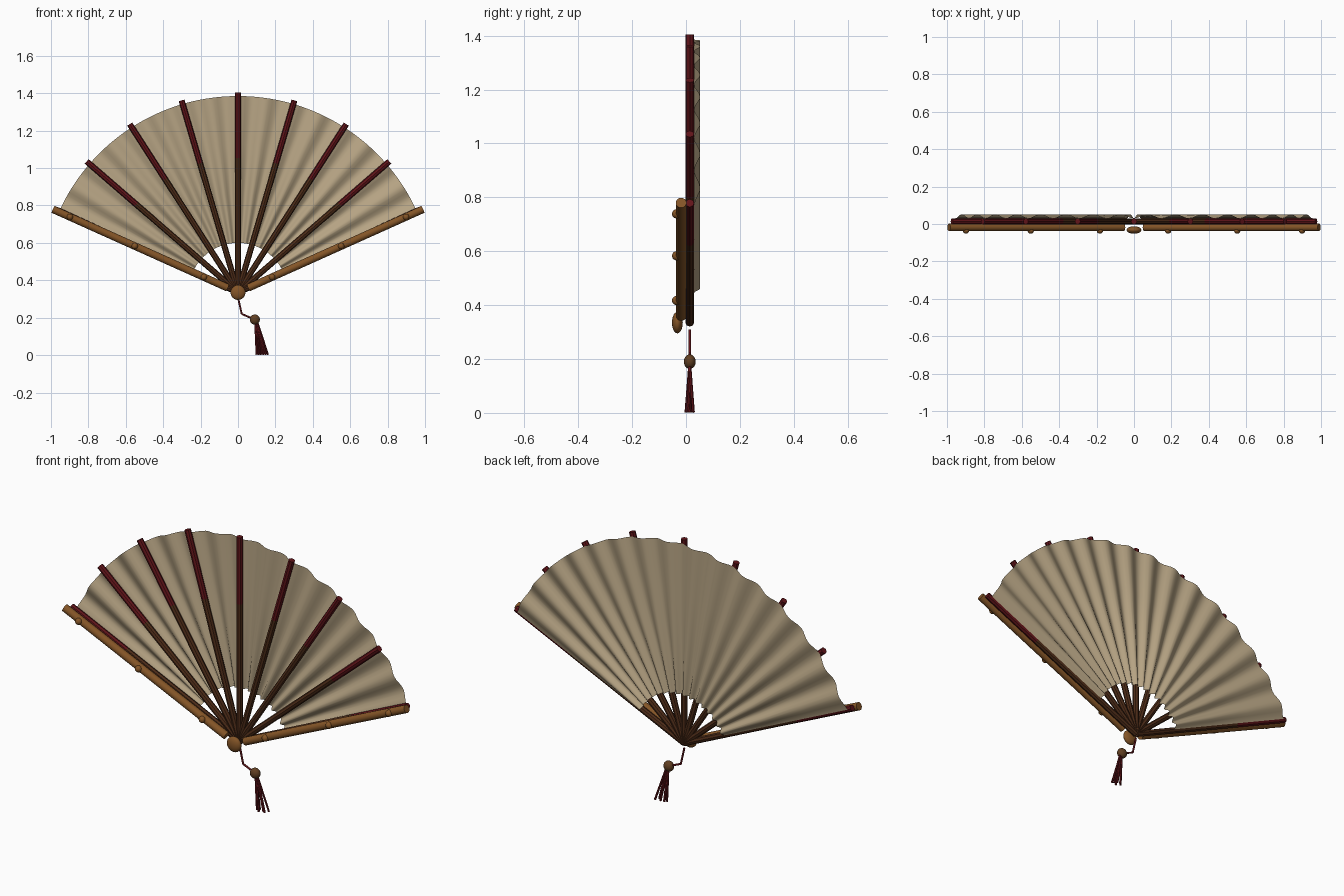
import bpy, bmesh, math
from mathutils import Vector, Matrix

if "Cube" in bpy.data.objects:
    bpy.data.objects.remove(bpy.data.objects["Cube"])

PIVOT = Vector((0, 0, 0.335))
SPREAD = math.radians(65.5)
GAPS = 8


def material(name, colour):
    m = bpy.data.materials.new(name)
    m.use_nodes = True
    m.diffuse_color = (*colour, 1)
    bsdf = m.node_tree.nodes["Principled BSDF"]
    bsdf.inputs["Base Color"].default_value = (*colour, 1)
    bsdf.inputs["Roughness"].default_value = 0.8
    return m


PAPER = material("aged paper", (0.47, 0.37, 0.23))
BAMBOO = material("bamboo brown", (0.23, 0.09, 0.02))
WOOD = material("dark wood", (0.075, 0.025, 0.009))
RED = material("dark red", (0.12, 0.007, 0.01))
BEAD = material("bead brown", (0.12, 0.05, 0.016))


def finish(name, bm, mats, smooth=True):
    mesh = bpy.data.meshes.new(name)
    bmesh.ops.recalc_face_normals(bm, faces=bm.faces)
    bm.to_mesh(mesh)
    bm.free()
    obj = bpy.data.objects.new(name, mesh)
    bpy.context.collection.objects.link(obj)
    for m in mats:
        mesh.materials.append(m)
    for p in mesh.polygons:
        p.use_smooth = smooth
    if smooth:
        mesh.set_sharp_from_angle(angle=math.radians(50))
    return obj


def rod(bm, a, b, radius, sides, mat=0):
    """Closed cylinder between two points."""
    a, b = Vector(a), Vector(b)
    turn = (b - a).to_track_quat('Z', 'Y').to_matrix().to_4x4()
    old = set(bm.faces)
    bmesh.ops.create_cone(bm, cap_ends=True, segments=sides, radius1=radius,
                          radius2=radius, depth=(b - a).length,
                          matrix=Matrix.Translation((a + b) / 2) @ turn)
    for f in set(bm.faces) - old:
        f.material_index = mat


def ball(bm, centre, size):
    bmesh.ops.create_uvsphere(bm, u_segments=20, v_segments=12, radius=1,
                              matrix=Matrix.Translation(centre) @ Matrix.Diagonal((*size, 1)))


def on_fan(r, angle, y):
    """Point at a radius and an angle from upright."""
    return PIVOT + Vector((r * math.sin(angle), y, r * math.cos(angle)))


# Pleated paper leaf: smooth waves with a valley at every rib
bm = bmesh.new()
steps = GAPS * 16
rows = []
for r in (0.265, 0.53, 0.79, 1.05):
    row = []
    for i in range(steps + 1):
        t = i / steps
        y = 0.041 - 0.011 * math.cos(t * GAPS * 4 * math.pi)
        row.append(bm.verts.new(on_fan(r, SPREAD * (2 * t - 1), y)))
    rows.append(row)
for low, high in zip(rows, rows[1:]):
    for i in range(steps):
        bm.faces.new((low[i], low[i + 1], high[i + 1], high[i]))
finish("paper_leaf", bm, [PAPER])

# Ribs: dark wood below, lacquered red above
for i in range(GAPS + 1):
    angle = SPREAD * (2 * i / GAPS - 1)
    bm = bmesh.new()
    rod(bm, on_fan(0, angle, 0.014), on_fan(0.72, angle, 0.014), 0.016, 8, 0)
    rod(bm, on_fan(0.72, angle, 0.014), on_fan(1.07, angle, 0.014), 0.016, 8, 1)
    finish(f"rib_{i + 1}", bm, [WOOD, RED], smooth=False)

# Outer guards with small knobs
for side, name in ((-1, "right"), (1, "left")):
    angle = side * math.radians(65.8)
    bm = bmesh.new()
    rod(bm, on_fan(0.06, angle, -0.018), on_fan(1.085, angle, -0.018), 0.02, 16)
    for r in (0.2, 0.605, 0.985):
        ball(bm, on_fan(r, angle, -0.035), (0.017, 0.017, 0.017))
    finish(f"{name}_guard", bm, [BAMBOO])

# Pivot stud
bm = bmesh.new()
ball(bm, PIVOT + Vector((0, -0.032, 0)), (0.04, 0.02, 0.04))
finish("pivot_stud", bm, [BAMBOO])

# Hanging cord
bm = bmesh.new()
path = [(0, 0.014, 0.308), (0.02, 0.014, 0.22), (0.09, 0.014, 0.19)]
for a, b in zip(path, path[1:]):
    rod(bm, a, b, 0.005, 8)
finish("cord", bm, [RED])

# Tassel bead and strands
bm = bmesh.new()
ball(bm, (0.09, 0.014, 0.19), (0.027, 0.022, 0.027))
finish("tassel_bead", bm, [BEAD])

bm = bmesh.new()
for i in range(7):
    spread = i / 6
    y = 0.014 + 0.014 * math.sin(i * 2.4)
    rod(bm, (0.092 + 0.01 * spread, 0.014, 0.18),
        (0.1 + 0.06 * spread, y, 0.002), 0.0055, 6)
finish("tassel_strands", bm, [RED])
